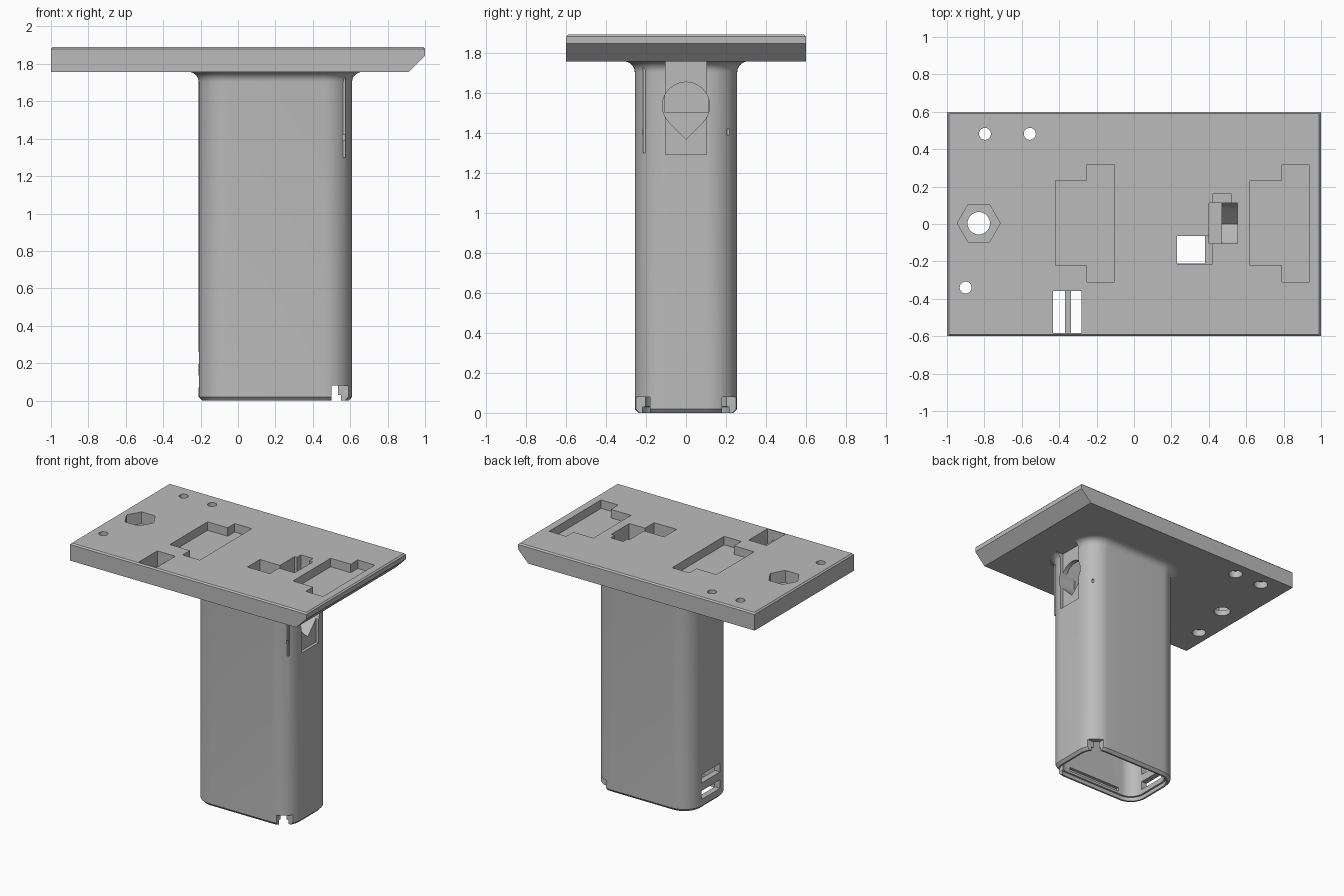
import bpy
import bmesh
from math import cos, sin, pi, radians, sqrt
from mathutils import Matrix, Vector

if "Cube" in bpy.data.objects:
    bpy.data.objects.remove(bpy.data.objects["Cube"])

grey = bpy.data.materials.new("plain_grey")
grey.use_nodes = True
grey.diffuse_color = (0.5, 0.5, 0.5, 1)
grey.node_tree.nodes["Principled BSDF"].inputs["Base Color"].default_value = grey.diffuse_color

PLATE_BOTTOM, PLATE_TOP = 1.757, 1.89
GRIP_X, GRIP_HX, GRIP_HY, GRIP_R = 0.2, 0.41, 0.256, 0.15


def loft(name, rings):
    """Closed solid through equal-length rings of points."""
    bm = bmesh.new()
    rows = [[bm.verts.new(p) for p in ring] for ring in rings]
    n = len(rows[0])
    for a, b in zip(rows, rows[1:]):
        for i in range(n):
            j = (i + 1) % n
            bm.faces.new((a[i], a[j], b[j], b[i]))
    bm.faces.new(rows[0][::-1])
    bm.faces.new(rows[-1])
    bmesh.ops.recalc_face_normals(bm, faces=bm.faces)
    mesh = bpy.data.meshes.new(name)
    bm.to_mesh(mesh)
    bm.free()
    mesh.materials.append(grey)
    ob = bpy.data.objects.new(name, mesh)
    bpy.context.collection.objects.link(ob)
    return ob


def prism_z(name, outline, z0, z1):
    return loft(name, [[(x, y, z) for x, y in outline] for z in (z0, z1)])


def box(name, x0, x1, y0, y1, z0, z1):
    return prism_z(name, [(x0, y0), (x1, y0), (x1, y1), (x0, y1)], z0, z1)


def polygon(x, y, r, n):
    return [(x + r * cos(2 * pi * i / n), y + r * sin(2 * pi * i / n)) for i in range(n)]


def grip_ring(z, offset):
    """Rounded rectangle of the grip, grown by offset."""
    r = GRIP_R + offset
    ring = []
    for k, (sx, sy) in enumerate([(1, 1), (-1, 1), (-1, -1), (1, -1)]):
        cx = GRIP_X + sx * (GRIP_HX - GRIP_R)
        cy = sy * (GRIP_HY - GRIP_R)
        for i in range(13):
            a = (k + i / 12) * pi / 2
            ring.append((cx + r * cos(a), cy + r * sin(a), z))
    return ring


def apply_boolean(target, tool, operation="DIFFERENCE"):
    mod = target.modifiers.new("cut", "BOOLEAN")
    mod.operation = operation
    mod.solver = "EXACT"
    mod.object = tool
    bpy.context.view_layer.objects.active = target
    bpy.ops.object.modifier_apply(modifier=mod.name)


def cut(targets, tool):
    for target in targets:
        apply_boolean(target, tool)
    bpy.data.objects.remove(tool)


# Plate: side profile with sloped end, top edge slightly bevelled
def plate_section(y, inset):
    profile = [(-1, PLATE_BOTTOM), (0.912, PLATE_BOTTOM), (1, 1.845),
               (1, PLATE_TOP - 0.01), (0.99, PLATE_TOP), (-0.99, PLATE_TOP), (-1, PLATE_TOP - 0.01)]
    return [(x, y, min(z, PLATE_TOP - inset)) for x, z in profile]


plate = loft("mounting_plate", [plate_section(-0.6, 0.01), plate_section(-0.59, 0),
                                plate_section(0.59, 0), plate_section(0.6, 0.01)])

# Grip: chamfered foot, straight walls, flared fillet under the plate
fillet = 0.055
rings = [grip_ring(0, -0.018), grip_ring(0.02, 0)]
for i in range(9):
    a = i / 8 * pi / 2
    rings.append(grip_ring(PLATE_BOTTOM - fillet * (1 - sin(a)), fillet * (1 - cos(a))))
grip = loft("hollow_grip", rings)
cut([grip], loft("cavity", [grip_ring(-0.1, -0.032), grip_ring(0.03, -0.032),
                            grip_ring(0.031, -0.045), grip_ring(1.9, -0.045)]))

# Latch housing inside the top of the grip
housing = box("latch_housing", 0.38, 0.575, -0.215, 0.2, 1.3, PLATE_BOTTOM)
apply_boolean(grip, housing, "UNION")
bpy.data.objects.remove(housing)

# Screw holes, counterbored from below
for x, y in [(-0.797, 0.482), (-0.557, 0.482), (-0.9, -0.34)]:
    cut([plate], prism_z("hole", polygon(x, y, 0.032, 32), 1.7, 2))
    cut([plate], prism_z("counterbore", polygon(x, y, 0.05, 32), 1.7, 1.81))

# Hexagonal nut pocket and bolt hole
cut([plate], prism_z("nut_pocket", polygon(-0.83, 0.004, 0.115, 6), 1.8, 2))
cut([plate], prism_z("bolt_hole", polygon(-0.83, 0.004, 0.06, 32), 1.7, 2))

# Two stepped recesses
for x in (-0.42, 0.62):
    outline = [(x, -0.222), (x + 0.17, -0.222), (x + 0.17, -0.31), (x + 0.315, -0.31),
               (x + 0.315, 0.317), (x + 0.17, 0.317), (x + 0.17, 0.232), (x, 0.232)]
    cut([plate], prism_z("stepped_recess", outline, 1.825, 2))

# Strap slot with a low bar across the middle
cut([plate], box("strap_slot", -0.432, -0.28, -0.582, -0.357, 1.82, 2))
for x0, x1 in [(-0.432, -0.368), (-0.336, -0.28)]:
    cut([plate], box("strap_gap", x0, x1, -0.582, -0.357, 1.7, 1.9))

# Wire opening and latch well
cut([plate], box("wire_opening", 0.23, 0.42, -0.215, -0.065, 1.7, 2))
cut([plate, grip], box("latch_well", 0.4, 0.553, -0.105, 0.112, 1.5, 2))
cut([plate, grip], box("spring_well", 0.42, 0.522, 0.1, 0.16, 1.7, 2))

# Latch window: shallow panel with a teardrop bore
cut([grip], box("latch_panel", 0.588, 0.8, -0.102, 0.102, 1.292, 1.8))
drop = [(0.118 * cos(radians(a)), 1.535 + 0.118 * sin(radians(a))) for a in range(-45, 226, 9)]
drop.append((0, 1.535 - 0.118 * sqrt(2)))
cut([grip], loft("teardrop_bore", [[(x, y, z) for y, z in drop] for x in (0.47, 0.7)]))

# Pin slits, foot corner notches and side rails for the cap
for s in (-1, 1):
    y0, y1 = sorted((s * 0.15, s * 0.3))
    cut([grip], box("pin_slit", 0.56, 0.572, y0, y1, 1.39, 1.42))
    y0, y1 = sorted((s * 0.18, s * 0.3))
    cut([grip], box("corner_notch", 0.5, 0.65, y0, y1, -0.1, 0.08))
    y0, y1 = sorted((s * 0.2, s * 0.235))
    cut([grip], box("cap_groove", -0.03, 0.43, y0, y1, 0.05, 0.08))

# Two cable slots in the rear wall
for z in (0.07, 0.195):
    cut([grip], box("cable_slot", -0.3, -0.1, -0.11, 0.11, z, z + 0.065))

for ob in (plate, grip):
    bpy.ops.object.select_all(action="DESELECT")
    ob.select_set(True)
    bpy.context.view_layer.objects.active = ob
    bpy.ops.object.shade_smooth_by_angle(angle=radians(25))
